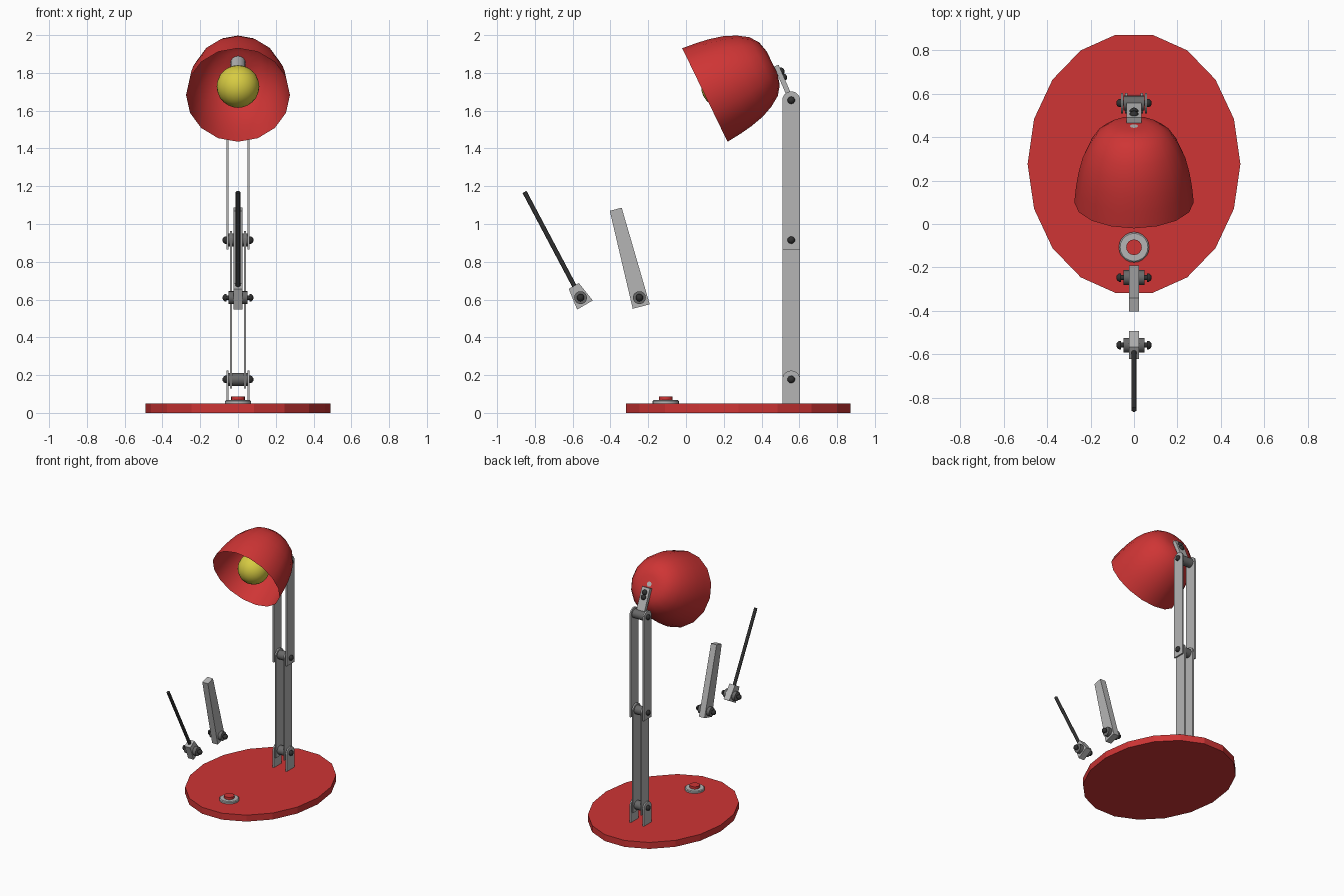
import bpy, bmesh, math
from mathutils import Vector

cube = bpy.data.objects.get("Cube")
if cube:
    bpy.data.objects.remove(cube, do_unlink=True)


def material(name, color):
    m = bpy.data.materials.new(name)
    m.use_nodes = True
    rgba = (*color, 1.0)
    m.diffuse_color = rgba
    bsdf = next(n for n in m.node_tree.nodes if n.type == 'BSDF_PRINCIPLED')
    bsdf.inputs["Base Color"].default_value = rgba
    return m


RED = material("red paint", (0.62, 0.035, 0.035))
STEEL = material("light steel", (0.46, 0.46, 0.46))
PIN = material("grey pin", (0.14, 0.14, 0.14))
BLACK = material("black metal", (0.03, 0.03, 0.03))
YELLOW = material("yellow bulb", (0.68, 0.6, 0.055))


def finish(name, bm, mat, smooth=False):
    bmesh.ops.recalc_face_normals(bm, faces=bm.faces)
    mesh = bpy.data.meshes.new(name)
    bm.to_mesh(mesh)
    bm.free()
    mesh.materials.append(mat)
    obj = bpy.data.objects.new(name, mesh)
    bpy.context.collection.objects.link(obj)
    if smooth:
        bpy.ops.object.select_all(action='DESELECT')
        obj.select_set(True)
        bpy.context.view_layer.objects.active = obj
        bpy.ops.object.shade_smooth_by_angle(angle=math.radians(40))
    return obj


def lathe(name, profile, loc, axis, mat, segs=16, stretch=1.0, caps=True, smooth=True):
    """Revolve (distance along axis, radius) pairs around an axis."""
    bm = bmesh.new()
    turn = Vector((0, 0, 1)).rotation_difference(Vector(axis))
    rings = []
    for t, r in profile:
        ring = []
        for i in range(segs):
            a = math.tau * i / segs
            p = Vector((r * math.cos(a), stretch * r * math.sin(a), t))
            ring.append(bm.verts.new(turn @ p + Vector(loc)))
        rings.append(ring)
    for low, high in zip(rings, rings[1:]):
        for i in range(segs):
            j = (i + 1) % segs
            bm.faces.new((low[i], low[j], high[j], high[i]))
    if caps:
        bm.faces.new(rings[0])
        bm.faces.new(rings[-1])
    bmesh.ops.remove_doubles(bm, verts=bm.verts, dist=0.00001)
    return finish(name, bm, mat, smooth)


def bar(name, start, end, w0, w1, x0, x1, mat, rounded=False):
    """Flat bar in the side plane from start to end (y, z), spanning x0 to x1."""
    a, b = Vector((0, *start)), Vector((0, *end))
    along = (b - a).normalized()
    side = Vector((0, along.z, -along.y))
    points = [a - side * w0 / 2, a + side * w0 / 2]
    if rounded:
        r = w1 / 2
        for i in range(13):
            t = math.pi * i / 12
            points.append(b - along * r + side * r * math.cos(t) + along * r * math.sin(t))
    else:
        points += [b + side * w1 / 2, b - side * w1 / 2]
    bm = bmesh.new()
    face = bm.faces.new([bm.verts.new(p + Vector((x0, 0, 0))) for p in points])
    out = bmesh.ops.extrude_face_region(bm, geom=[face])
    moved = [v for v in out["geom"] if isinstance(v, bmesh.types.BMVert)]
    bmesh.ops.translate(bm, verts=moved, vec=(x1 - x0, 0, 0))
    return finish(name, bm, mat)


BOLT = [(0, 0.02), (0.008, 0.02), (0.015, 0.015), (0.02, 0.007)]


def joint(name, y, z, half):
    """Pin along x with a domed bolt at each end."""
    lathe(name + "_pin", [(-half, 0.034), (half, 0.034)], (0, y, z), (1, 0, 0), PIN)
    for label, s in (("left", 1), ("right", -1)):
        lathe(f"{name}_{label}_bolt", BOLT, (s * 0.061, y, z), (s, 0, 0), BLACK, segs=10)
        lathe(f"{name}_{label}_shank", [(0, 0.012), (0.064 - half, 0.012)],
              (s * half, y, z), (s, 0, 0), BLACK, segs=10)


# Base and push button
UP = (0, 0, 1)
lathe("base", [(0, 0.49), (0.05, 0.49)], (0, 0.277, 0), UP, RED,
      segs=18, stretch=1.232, smooth=False)
lathe("button_collar", [(0.05, 0.07), (0.062, 0.07), (0.067, 0.064)], (0, -0.107, 0), UP,
      STEEL, segs=20)
lathe("button", [(0.06, 0.036), (0.086, 0.036)], (0, -0.107, 0), UP, RED)

# Stand: paired brackets and arms, mirrored across x
POST, W = 0.557, 0.094
for label, s in (("left", 1), ("right", -1)):
    for part, z0, z1, inner, outer in (
            ("base_bracket", 0.05, 0.224, 0.05, 0.061),
            ("lower_arm", 0.13, 0.962, 0.031, 0.042),
            ("upper_arm", 0.865, 1.702, 0.05, 0.061)):
        bar(f"{label}_{part}", (POST, z0), (POST, z1), W, W,
            s * inner, s * outer, STEEL, rounded=True)
for name, z in (("base_joint", 0.177), ("elbow_joint", 0.915), ("head_joint", 1.655)):
    joint(name, POST, z, 0.049)

# Lamp head, tilted forward
AXIS = Vector((0, 0.9, 0.436)).normalized()
RIM = Vector((0, 0.1, 1.683))
shade = [(0, 0.275), (0.08, 0.267), (0.15, 0.256), (0.226, 0.237), (0.29, 0.209),
         (0.345, 0.173), (0.38, 0.125), (0.395, 0.065), (0.388, 0)]
lathe("shade", shade, RIM, AXIS, RED, caps=False)
ball = [(-0.113 * math.cos(math.pi * i / 12), 0.113 * math.sin(math.pi * i / 12))
        for i in range(13)]
lathe("bulb", ball, RIM + AXIS * 0.103, AXIS, YELLOW, segs=24, caps=False)
lathe("bulb_socket", [(0.2, 0.04), (0.39, 0.04)], RIM, AXIS, STEEL)

# Hinge tab with two bolts
bar("head_tab", (0.478, 1.838), (0.562, 1.645), 0.026, 0.026, -0.034, 0.034, STEEL)
for i, (y, z) in enumerate(((0.501, 1.808), (0.515, 1.776))):
    lathe(f"tab_bolt_{i + 1}", BOLT, (0, y, z), AXIS, BLACK, segs=10)

# Loose tapered arm
bar("loose_arm", (-0.237, 0.563), (-0.372, 1.078), 0.093, 0.065, -0.024, 0.024, STEEL)
joint("loose_arm_joint", -0.247, 0.61, 0.049)

# Loose rod in a tapered block
bar("rod_block", (-0.535, 0.571), (-0.594, 0.672), 0.096, 0.062, -0.024, 0.024, STEEL)
joint("rod_block_joint", -0.558, 0.61, 0.049)
foot, tip = Vector((0, -0.585, 0.66)), Vector((0, -0.855, 1.17))
lathe("rod", [(0, 0.012), ((tip - foot).length, 0.012)], foot, (tip - foot).normalized(),
      BLACK, segs=12)
